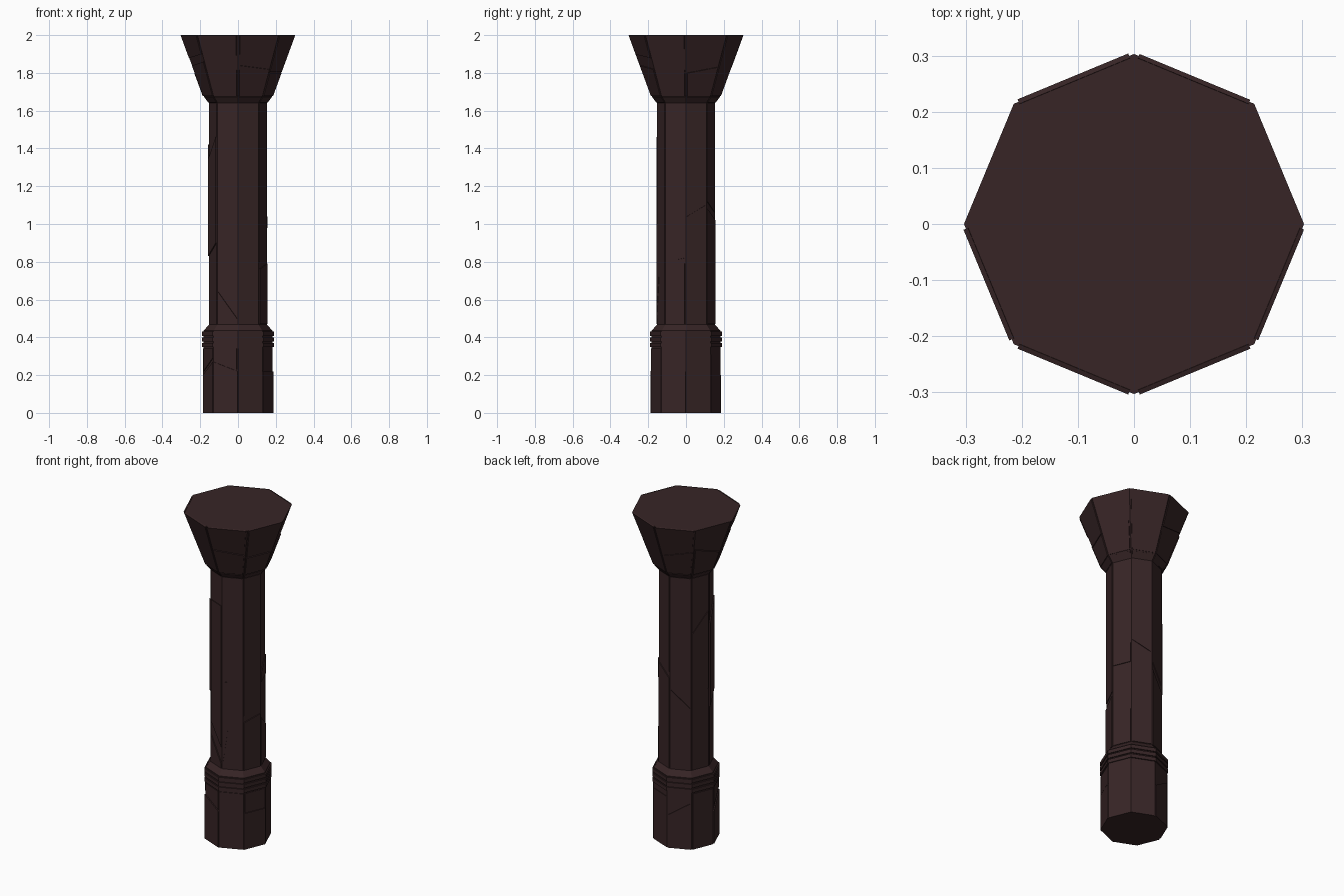
import bpy, bmesh, math
from mathutils import Vector

if "Cube" in bpy.data.objects:
    bpy.data.objects.remove(bpy.data.objects["Cube"])

mat = bpy.data.materials.new("dark brown stone")
mat.diffuse_color = (0.038, 0.018, 0.019, 1)
mat.use_nodes = True
mat.node_tree.nodes["Principled BSDF"].inputs["Base Color"].default_value = mat.diffuse_color

# (z, corner radius) of the eight-sided column, corners on the axes
PROFILE = [(0, .182), (.435, .182), (.468, .153), (1.64, .153), (1.68, .184), (2.0, .303)]


def radius(z):
    for (z0, r0), (z1, r1) in zip(PROFILE, PROFILE[1:]):
        if z <= z1:
            return r0 + (r1 - r0) * (z - z0) / (z1 - z0)
    return PROFILE[-1][1]


def corner(k, z):
    a = math.radians(45 * k)
    return Vector((radius(z) * math.cos(a), radius(z) * math.sin(a), z))


def finish(bm, name):
    bmesh.ops.recalc_face_normals(bm, faces=bm.faces)
    me = bpy.data.meshes.new(name)
    bm.to_mesh(me)
    bm.free()
    me.materials.append(mat)
    ob = bpy.data.objects.new(name, me)
    bpy.context.collection.objects.link(ob)


def add_plate(bm, k, outline, d=.006):
    """Thin slab on side k; outline is (fraction across side, z)."""
    zs = [z for _, z in outline]
    zm, e = (min(zs) + max(zs)) / 2, .003
    n = (corner(k + 1, zm) - corner(k, zm)).cross(corner(k, zm + e) - corner(k, zm - e)).normalized()
    base = [corner(k, z).lerp(corner(k + 1, z), u) for u, z in outline]
    lo = [bm.verts.new(p - n * .004) for p in base]
    hi = []
    for p in base:
        q = p + n * d
        q.z = min(max(q.z, 0), 2.0)
        hi.append(bm.verts.new(q))
    bm.faces.new(hi)
    bm.faces.new(lo[::-1])
    for i in range(len(lo)):
        j = (i + 1) % len(lo)
        bm.faces.new((lo[i], lo[j], hi[j], hi[i]))


def plates(name, items):
    bm = bmesh.new()
    for k, outline, d in items:
        add_plate(bm, k, outline, d)
    finish(bm, name)


def quad(zl, zr, tl, tr, a=.04, b=.96):
    return [(a, zl), (b, zr), (b, tr), (a, tl)]


# Solid core
bm = bmesh.new()
rings = [[bm.verts.new(corner(k, z)) for k in range(8)] for z, _ in PROFILE]
for a, b in zip(rings, rings[1:]):
    for k in range(8):
        bm.faces.new((a[k], a[(k + 1) % 8], b[(k + 1) % 8], b[k]))
bm.faces.new(rings[0][::-1])
bm.faces.new(rings[-1])
finish(bm, "column_core")

# Sides: 0 east-northeast, counter-clockwise; 5 and 6 face the front
plates("shaft_plates", [
    (0, quad(.47, .47, .76, .68), .004), (0, quad(.98, .98, 1.04, 1.10), .004),
    (1, quad(.47, .47, 1.08, 1.02), .005), (1, quad(1.12, 1.06, 1.64, 1.64), .003),
    (2, quad(.47, .47, .95, .85), .005), (2, quad(1.0, .9, 1.64, 1.64), .003),
    (3, quad(.47, .47, 1.64, 1.64), .003), (3, quad(.85, .95, 1.3, 1.42), .007),
    (4, quad(.47, .47, 1.64, 1.64), .003), (4, quad(.83, .90, 1.34, 1.46), .009),
    (5, quad(.72, .60, 1.46, 1.46, .08), .005), (5, quad(.47, .47, .64, .50), .005),
    (6, quad(.47, .47, 1.64, 1.64), .003), (6, [(.04, .5), (.3, .72), (.3, 1.0), (.04, 1.0)], .005),
    (7, quad(.47, .47, .76, .79), .006), (7, quad(.80, .82, 1.64, 1.64), .003)])

plates("capital_plates", [
    (0, quad(1.68, 1.68, 1.80, 1.83), .005),
    (1, quad(1.68, 1.68, 2, 2), .004),
    (2, quad(1.68, 1.68, 1.80, 1.84), .003), (2, quad(1.83, 1.87, 2, 2), .005),
    (3, quad(1.68, 1.68, 1.86, 1.80), .006),
    (4, quad(1.68, 1.68, 1.84, 1.86), .004), (4, quad(1.88, 1.90, 2, 2), .005),
    (5, quad(1.68, 1.68, 2, 2), .005),
    (6, quad(1.68, 1.68, 1.84, 1.82), .005), (6, quad(1.90, 1.88, 2, 2), .005),
    (7, quad(1.68, 1.68, 1.80, 1.80), .005), (7, quad(1.805, 1.805, 2, 2), .004)])

plates("base_plates", [
    (0, quad(0, 0, .35, .35, 0, 1), .002),
    (1, quad(0, 0, .31, .31), .002),
    (2, quad(0, 0, .20, .28), .005),
    (3, quad(0, 0, .34, .34), .005),
    (4, quad(0, 0, .20, .27, .02, 1), .006), (4, quad(.22, .29, .34, .34), .004),
    (5, quad(0, 0, .27, .22, 0, 1), .006), (5, quad(.28, .23, .34, .34), .004),
    (6, quad(0, 0, .34, .34, 0, 1), .004),
    (7, quad(0, 0, .22, .22, 0, 1), .005), (7, quad(.225, .225, .34, .34), .003)])

# Three narrow bands round the top of the base
plates("base_bands", [(k, quad(z, z, z + .022, z + .022, -.02, 1.02), .007)
                      for k in range(8) for z in (.348, .378, .408)])

# Trim strips where the shaft meets the capital
plates("neck_trim", [(k, quad(1.645, 1.645, 1.674, 1.674), .003) for k in range(8)])
